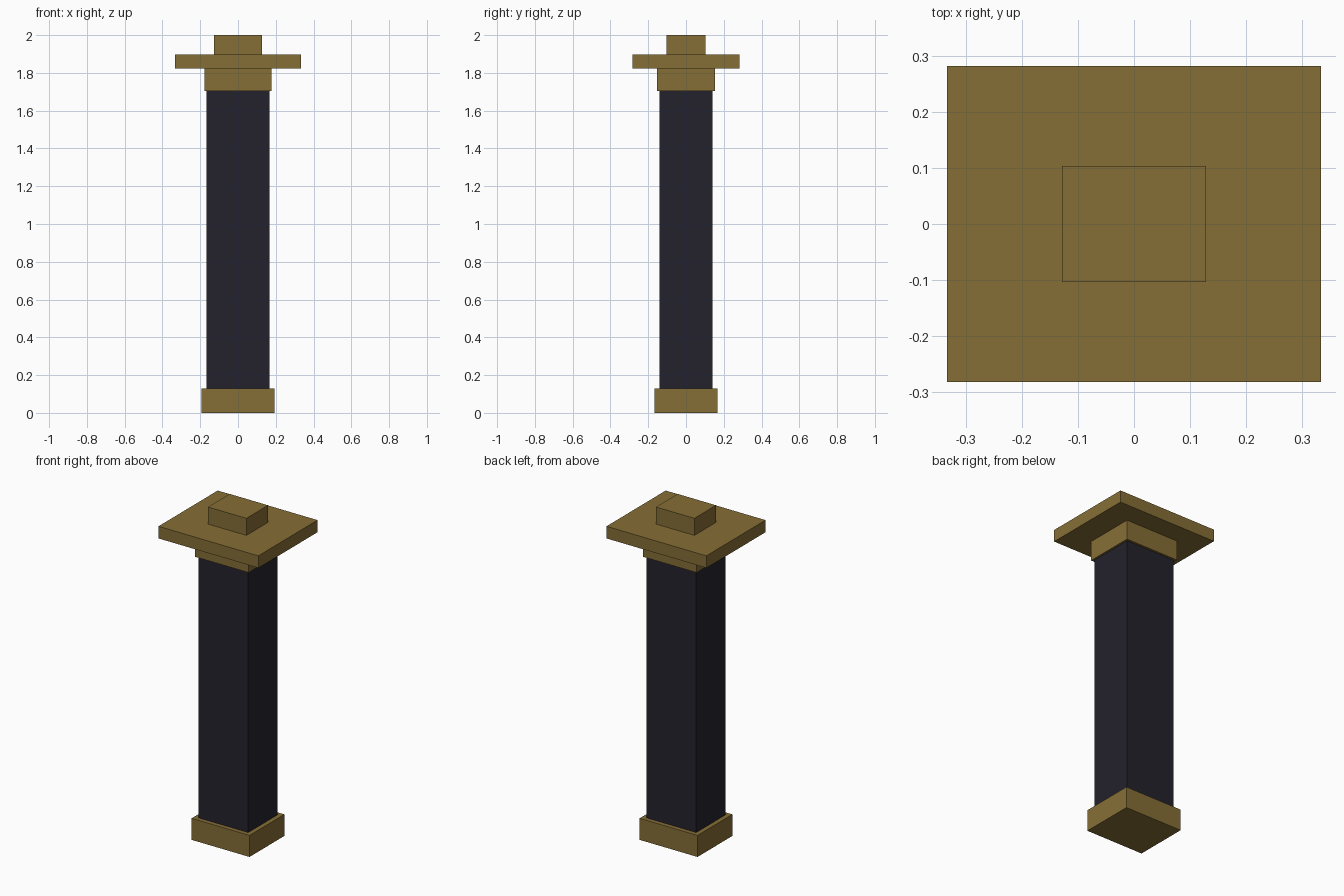
import bpy

cube = bpy.data.objects.get("Cube")
if cube:
    bpy.data.objects.remove(cube, do_unlink=True)


def make_material(name, rgb):
    mat = bpy.data.materials.new(name)
    mat.use_nodes = True
    color = (*rgb, 1.0)
    mat.diffuse_color = color
    mat.node_tree.nodes["Principled BSDF"].inputs["Base Color"].default_value = color
    return mat


def add_block(name, half_x, half_y, bottom, top, mat):
    """Box centred on the z axis, from bottom to top."""
    bpy.ops.mesh.primitive_cube_add(size=2, location=(0, 0, (bottom + top) / 2))
    block = bpy.context.object
    block.name = block.data.name = name
    block.scale = (half_x, half_y, (top - bottom) / 2)
    bpy.ops.object.transform_apply(location=False, rotation=False, scale=True)
    block.data.materials.append(mat)
    return block


bronze = make_material("bronze", (0.238, 0.156, 0.037))
dark_slate = make_material("dark slate", (0.017, 0.016, 0.026))

# Foot and shaft
add_block("base", 0.193, 0.166, 0.0, 0.13, bronze)
add_block("shaft", 0.166, 0.14, 0.13, 1.705, dark_slate)

# Stepped head: collar, wide plate and small cap
add_block("collar", 0.178, 0.153, 1.705, 1.824, bronze)
add_block("top_plate", 0.333, 0.282, 1.824, 1.897, bronze)
add_block("cap", 0.128, 0.103, 1.897, 2.0, bronze)
